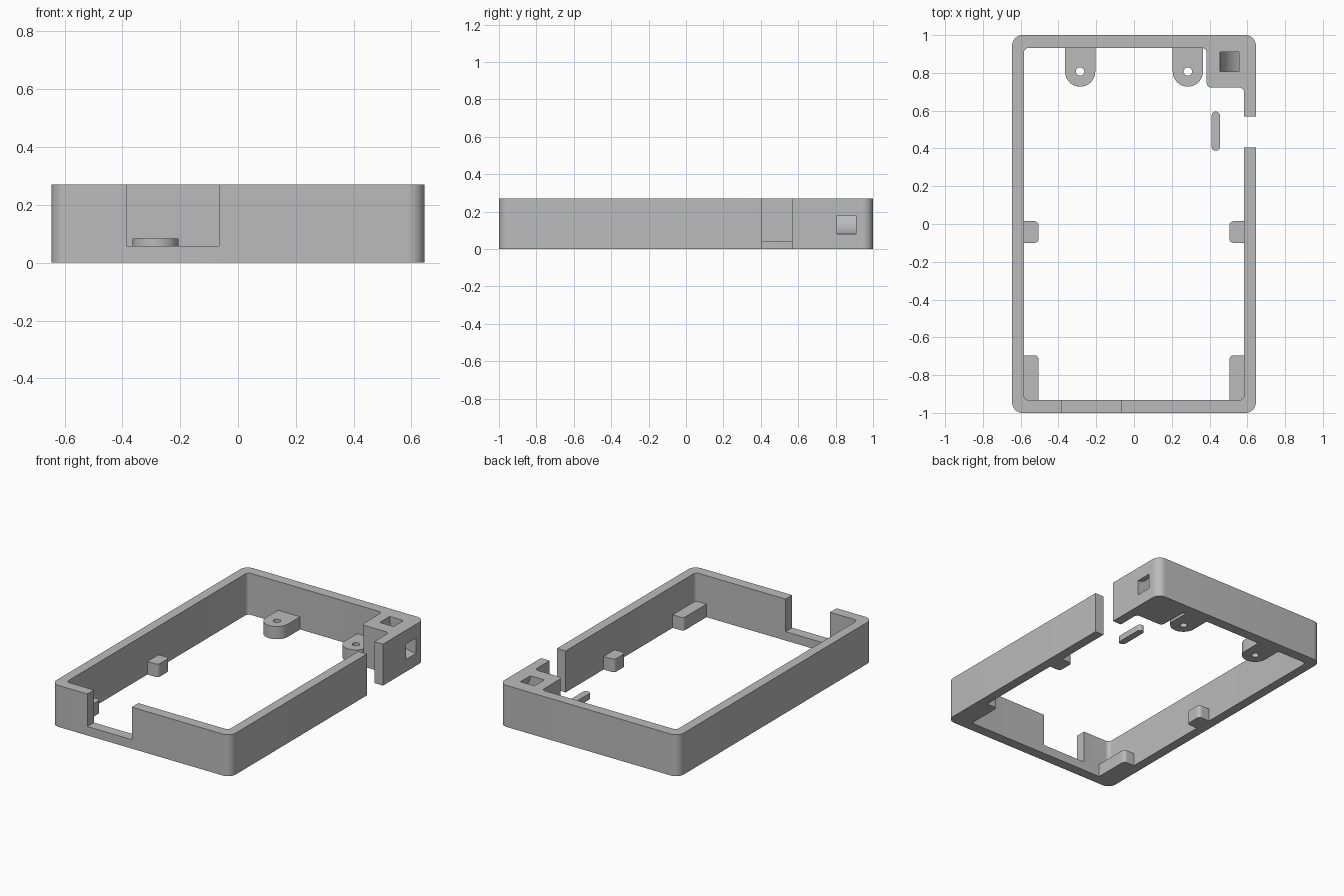
import bpy, bmesh, math
from mathutils import Vector

cube = bpy.data.objects.get("Cube")
if cube:
    bpy.data.objects.remove(cube, do_unlink=True)

grey = bpy.data.materials.new("Plain grey")
grey.use_nodes = True
grey.diffuse_color = (0.5, 0.5, 0.5, 1)
grey.node_tree.nodes["Principled BSDF"].inputs["Base Color"].default_value = (0.5, 0.5, 0.5, 1)

W, L, H = 0.645, 1.0, 0.27       # half width, half length, height
IW, IL = 0.583, 0.932            # inner half width and length
REST = 0.085                     # height of the inner supports
SEG = 10


def rounded(points):
    """Outline from (x, y, radius) corners, each replaced by an arc."""
    out = []
    for i, (x, y, r) in enumerate(points):
        p = Vector((x, y))
        if r == 0:
            out.append(p)
            continue
        a = (Vector(points[i - 1][:2]) - p).normalized()
        b = (Vector(points[(i + 1) % len(points)][:2]) - p).normalized()
        centre = p + (a + b) * r          # all corners are square
        for k in range(SEG + 1):
            t = math.pi / 2 * k / SEG
            out.append(centre - b * r * math.cos(t) - a * r * math.sin(t))
    return out


def prism(name, outline, low, high, along_y=False):
    """Extrude an outline along z, or an x-z outline along y."""
    bm = bmesh.new()
    verts = [bm.verts.new((u, low, v) if along_y else (u, v, low)) for u, v in outline]
    face = bm.faces.new(verts)
    top = bmesh.ops.extrude_face_region(bm, geom=[face])
    move = (0, high - low, 0) if along_y else (0, 0, high - low)
    bmesh.ops.translate(bm, vec=move,
                        verts=[g for g in top["geom"] if isinstance(g, bmesh.types.BMVert)])
    bmesh.ops.recalc_face_normals(bm, faces=bm.faces)
    mesh = bpy.data.meshes.new(name)
    bm.to_mesh(mesh)
    bm.free()
    mesh.materials.append(grey)
    ob = bpy.data.objects.new(name, mesh)
    bpy.context.collection.objects.link(ob)
    return ob


def activate(ob):
    bpy.ops.object.select_all(action='DESELECT')
    ob.select_set(True)
    bpy.context.view_layer.objects.active = ob


def cut(ob, cutter):
    cutter.hide_render = True
    mod = ob.modifiers.new("cut", 'BOOLEAN')
    mod.operation, mod.solver, mod.object = 'DIFFERENCE', 'EXACT', cutter
    activate(ob)
    bpy.ops.object.modifier_apply(modifier=mod.name)
    bpy.data.objects.remove(cutter, do_unlink=True)


def smooth(ob):
    activate(ob)
    bpy.ops.object.shade_smooth_by_angle(angle=math.radians(30))


def box(x0, x1, y0, y1, r=0.0):
    return rounded([(x0, y0, r), (x1, y0, r), (x1, y1, r), (x0, y1, r)])


def arc(cx, cy, r, start, end, steps):
    return [(cx + r * math.cos(start + (end - start) * k / steps),
             cy + r * math.sin(start + (end - start) * k / steps)) for k in range(steps + 1)]


# Open frame with a side gap and a thick corner post
R, r = 0.055, 0.025
frame = prism("frame", rounded([
    (W, 0.57, 0), (W, L, R), (-W, L, R), (-W, -L, R), (W, -L, R), (W, 0.405, 0),
    (IW, 0.405, 0), (IW, -IL, r), (-IW, -IL, r), (-IW, IL, r), (0.385, IL, r),
    (0.385, 0.722, r), (IW, 0.722, r), (IW, 0.57, 0)]), 0, H)

# Front notch
cut(frame, prism("notch_cutter", box(-0.385, -0.065, -1.1, -0.9), 0.058, 0.4))

# Curved square channel from the top of the post to its side
ring = (arc(W, H, 0.19, math.pi * 0.9, math.pi * 1.6, 28)
        + arc(W, H, 0.09, math.pi * 1.6, math.pi * 0.9, 28))
cut(frame, prism("channel_cutter", ring, 0.808, 0.91, along_y=True))
smooth(frame)

# Supports on both side walls
for side, label in ((1, "left"), (-1, "right")):
    for part, y0, y1, front_r in (("middle_peg", -0.1, 0.015, 0.022),
                                  ("corner_rest", -IL, -0.695, 0)):
        smooth(prism(f"{label}_{part}", rounded([
            (side * IW, y0, 0), (side * 0.505, y0, front_r),
            (side * 0.505, y1, 0.022), (side * IW, y1, 0)]), 0, REST))

    # Screw tab on the back wall
    x = side * 0.285
    tab = prism(f"{label}_screw_tab", rounded([
        (x - 0.08, IL, 0), (x - 0.08, 0.727, 0.0799),
        (x + 0.08, 0.727, 0.0799), (x + 0.08, IL, 0)]), 0, 0.083)
    cut(tab, prism("hole_cutter", arc(x, 0.807, 0.022, 0, math.tau * 31 / 32, 31), -0.1, 0.2))
    smooth(tab)

# Loose bar beside the gap
smooth(prism("button_bar", box(0.411, 0.455, 0.388, 0.595, 0.0215), 0, 0.04))
